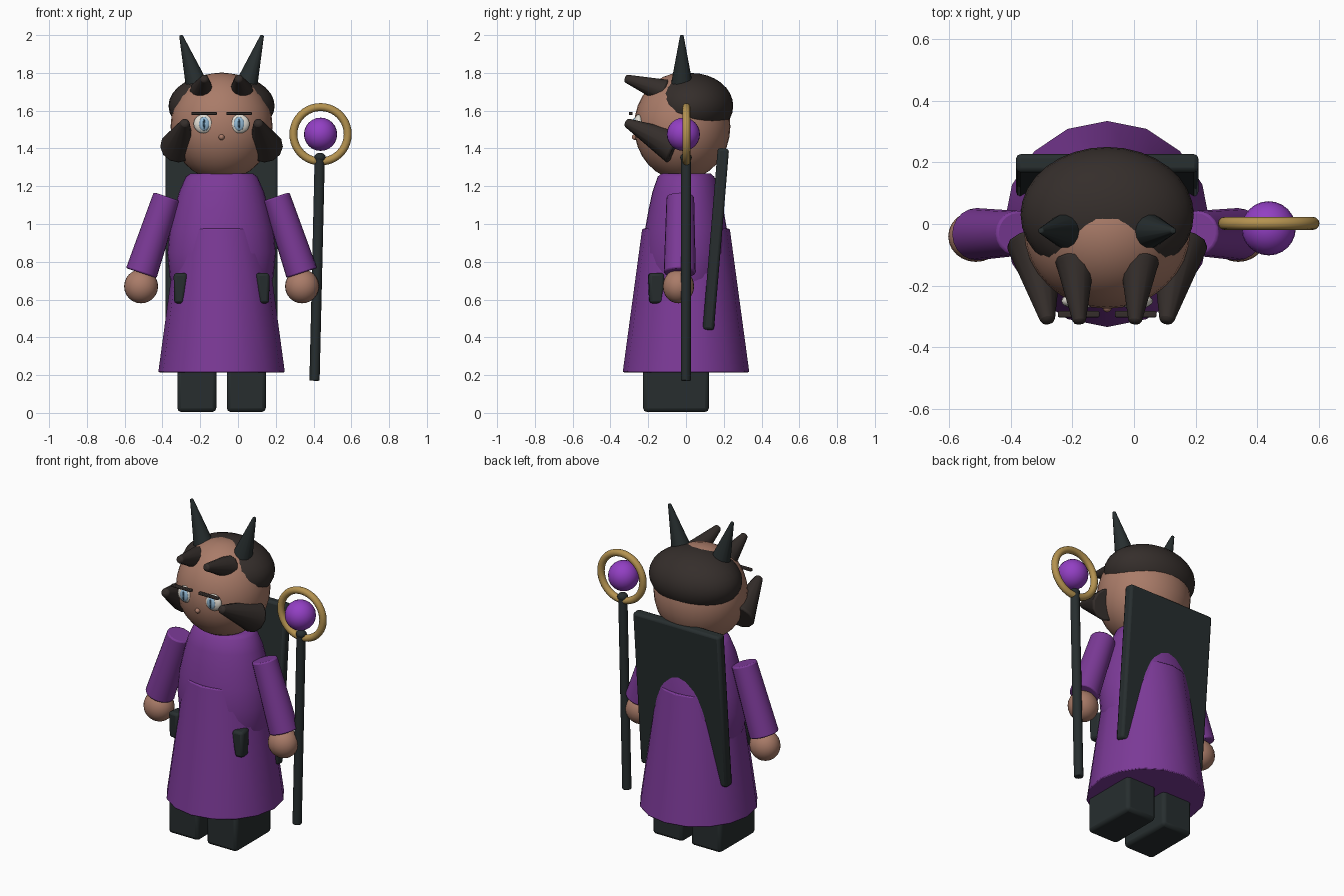
import bpy, math
from mathutils import Vector

if "Cube" in bpy.data.objects:
    bpy.data.objects.remove(bpy.data.objects["Cube"])

CX = -0.087  # body centre line


def mat(name, r, g, b):
    m = bpy.data.materials.new(name)
    m.diffuse_color = (r, g, b, 1)
    m.use_nodes = True
    m.node_tree.nodes["Principled BSDF"].inputs["Base Color"].default_value = m.diffuse_color
    return m


PURPLE = mat("purple_cloth", 0.20, 0.042, 0.31)
SKIN = mat("skin", 0.40, 0.20, 0.14)
HAIR = mat("hair", 0.035, 0.027, 0.024)
DARK = mat("dark_leather", 0.02, 0.027, 0.028)
GOLD = mat("gold", 0.46, 0.29, 0.08)
ORB = mat("orb", 0.29, 0.05, 0.55)
WHITE = mat("eye_white", 0.75, 0.72, 0.65)
BLUE = mat("iris", 0.30, 0.50, 0.68)
PUPIL = mat("pupil", 0.06, 0.14, 0.22)


def finish(name, m, bevel=0, angle=40):
    o = bpy.context.object
    o.name = name
    o.data.materials.append(m)
    bpy.ops.object.transform_apply(location=False, rotation=True, scale=True)
    if bevel:
        b = o.modifiers.new("bevel", "BEVEL")
        b.width, b.segments = bevel, 2
    bpy.ops.object.shade_smooth_by_angle(angle=math.radians(angle))
    return o


def ball(name, loc, size, m, seg=32):
    bpy.ops.mesh.primitive_uv_sphere_add(segments=seg, ring_count=seg // 2, location=loc)
    bpy.context.object.scale = size
    return finish(name, m)


def cone(name, a, b, r1, r2, m, verts=16, bevel=0):
    a, b = Vector(a), Vector(b)
    d = b - a
    bpy.ops.mesh.primitive_cone_add(vertices=verts, radius1=r1, radius2=r2, depth=d.length,
                                    location=(a + b) / 2,
                                    rotation=d.to_track_quat('Z', 'Y').to_euler())
    return finish(name, m, bevel)


def box(name, loc, size, m, bevel=0, rot=(0, 0, 0)):
    bpy.ops.mesh.primitive_cube_add(size=1, location=loc, rotation=rot)
    bpy.context.object.scale = size
    return finish(name, m, bevel)


# robe skirt
cone("robe_skirt", (CX, 0, 0.215), (CX, 0, 0.975), 0.335, 0.232, PURPLE, 16, 0.006)

# torso: turned profile flattened front to back
profile = [(0.24, 0.62), (0.275, 0.72), (0.287, 0.85), (0.275, 0.97), (0.25, 1.08),
           (0.225, 1.17), (0.19, 1.25), (0.165, 1.268)]
N = 32
verts = [(r * math.cos(2 * math.pi * i / N), 0.79 * r * math.sin(2 * math.pi * i / N), z)
         for r, z in profile for i in range(N)]
faces = [(j * N + i, j * N + (i + 1) % N, (j + 1) * N + (i + 1) % N, (j + 1) * N + i)
         for j in range(len(profile) - 1) for i in range(N)]
faces += [tuple(reversed(range(N))), tuple(range(len(verts) - N, len(verts)))]
me = bpy.data.meshes.new("torso")
me.from_pydata(verts, [], faces)
torso = bpy.data.objects.new("torso", me)
torso.location.x = CX
bpy.context.collection.objects.link(torso)
bpy.ops.object.select_all(action='DESELECT')
torso.select_set(True)
bpy.context.view_layer.objects.active = torso
finish("torso", PURPLE)

# head, hair cap, nose
ball("head", (CX, -0.02, 1.517), (0.27, 0.255, 0.285), SKIN)
ball("hair_cap", (CX, 0.03, 1.625), (0.281, 0.22, 0.174), HAIR)
ball("nose", (CX, -0.267, 1.46), (0.016, 0.02, 0.016), SKIN, 12)

# paired parts
for s, side in ((-1, "left"), (1, "right")):
    def P(x, y, z):
        return (CX + s * x, y, z)

    box("boot_" + side, P(0.131, -0.053, 0.125), (0.206, 0.348, 0.24), DARK, 0.02)
    cone("sleeve_" + side, P(0.29, -0.03, 1.145), P(0.425, -0.033, 0.74), 0.073, 0.085,
         PURPLE, 20, 0.008)
    ball("hand_" + side, P(0.426, -0.04, 0.67), (0.09, 0.083, 0.09), SKIN, 24)

    # face
    ball("eye_" + side, P(0.0925, -0.25, 1.53), (0.056, 0.026, 0.051), WHITE, 20)
    ball("iris_" + side, P(0.0925, -0.268, 1.53), (0.029, 0.013, 0.037), BLUE, 16)
    ball("pupil_" + side, P(0.0925, -0.277, 1.53), (0.006, 0.007, 0.027), PUPIL, 12)
    box("brow_" + side, P(0.0925, -0.293, 1.585), (0.135, 0.02, 0.016), HAIR, 0.004)

    # horns and hair locks
    cone("horn_" + side, P(0.12, -0.022, 1.70), P(0.216, -0.022, 2.0), 0.066, 0.009, DARK, 14, 0.004)
    cone("top_lock_" + side, P(0.105, -0.11, 1.70), P(0.09, -0.323, 1.772), 0.066, 0.02,
         HAIR, 12, 0.01)
    cone("side_lock_" + side, P(0.235, -0.055, 1.405), P(0.192, -0.32, 1.54), 0.095, 0.022,
         HAIR, 12, 0.012)

    # belt pouch, narrower at the bottom
    o = box("pouch_" + side, P(0.215, -0.158, 0.66), (0.072, 0.085, 0.16), DARK, 0.015,
            (0, 0, s * 0.1))
    for v in o.data.vertices:
        if v.co.z < 0:
            v.co.x = v.co.x * 0.75 + s * 0.008
            v.co.y *= 0.85

# stiff cape board on the back
box("cape_board", (CX, 0.158, 0.92), (0.592, 0.06, 0.965), DARK, 0.015,
    (-math.atan2(0.08, 0.96), 0, 0))

# staff with collar, ring and orb
cone("staff_shaft", (0.405, 0, 0.17), (0.433, 0, 1.36), 0.027, 0.027, DARK, 12, 0.006)
ball("staff_collar", (0.434, 0, 1.352), (0.031, 0.031, 0.025), DARK, 16)
bpy.ops.mesh.primitive_torus_add(major_radius=0.144, minor_radius=0.021, major_segments=40,
                                 minor_segments=12, location=(0.437, 0.002, 1.475),
                                 rotation=(math.pi / 2, 0, 0))
finish("staff_ring", GOLD)
ball("staff_orb", (0.437, -0.014, 1.475), (0.088, 0.088, 0.088), ORB, 24)
